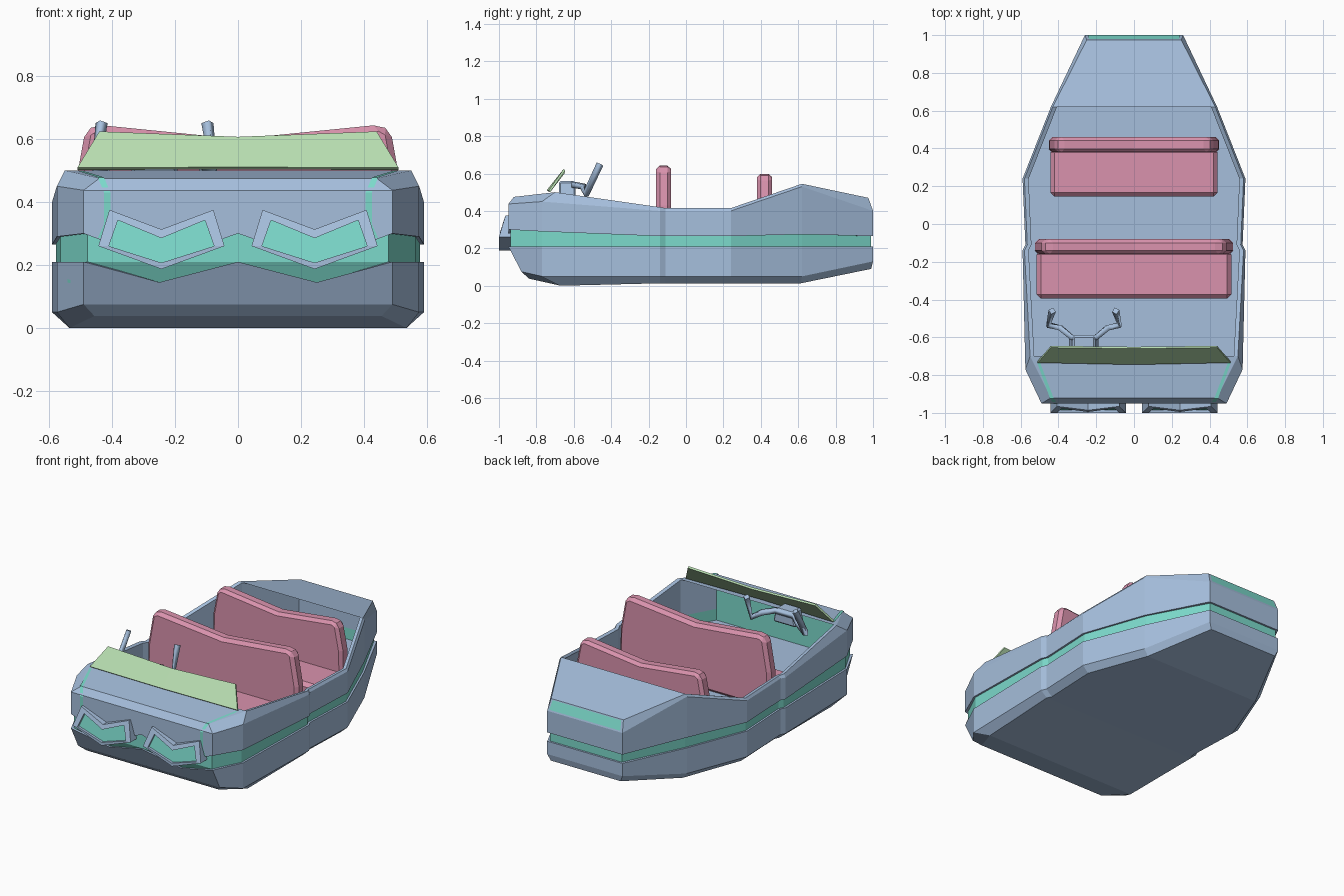
import bpy, bmesh
from mathutils import Vector

if "Cube" in bpy.data.objects:
    bpy.data.objects.remove(bpy.data.objects["Cube"])


def mat(name, col):
    m = bpy.data.materials.new(name)
    m.diffuse_color = (*col, 1)
    m.use_nodes = True
    m.node_tree.nodes["Principled BSDF"].inputs["Base Color"].default_value = m.diffuse_color
    return m


BLUE = mat("pale_blue", (0.38, 0.52, 0.72))
TEAL = mat("teal", (0.20, 0.70, 0.60))
PINK = mat("pink", (0.70, 0.29, 0.42))
GREEN = mat("light_green", (0.48, 0.73, 0.44))


def finish(name, bm, mats, rule=None):
    bmesh.ops.remove_doubles(bm, verts=bm.verts, dist=0.0002)
    bmesh.ops.recalc_face_normals(bm, faces=bm.faces)
    if rule:
        for f in bm.faces:
            f.material_index = int(rule(f.calc_center_median()))
    me = bpy.data.meshes.new(name)
    bm.to_mesh(me)
    bm.free()
    for m in mats:
        me.materials.append(m)
    ob = bpy.data.objects.new(name, me)
    bpy.context.collection.objects.link(ob)
    return ob


def bridge(bm, a, b):
    n = len(a)
    for i in range(n):
        bm.faces.new((a[i], a[(i + 1) % n], b[(i + 1) % n], b[i]))


def loft(levels):
    """Loft mirrored half outlines (first point on the centre line)."""
    bm = bmesh.new()
    rings = []
    for half in levels:
        full = half + [(-x, y, z) for x, y, z in reversed(half[1:])]
        rings.append([bm.verts.new(p) for p in full])
    for a, b in zip(rings, rings[1:]):
        bridge(bm, a, b)
    return bm, rings


def cap(bm, ring):
    """Close a mirrored ring with cross strips."""
    n = len(ring)
    bm.faces.new((ring[1], ring[0], ring[-1]))
    for i in range(1, n // 2):
        bm.faces.new((ring[i], ring[i + 1], ring[n - i - 1], ring[n - i]))


def level(xy, zs):
    return [(x, y, z) for (x, y), z in zip(xy, zs)]


def inset(half, d, dz=0):
    return [(x - d if x > 0.255 else x,
             y + d if y < -0.8 else y - d if y > 0.9 else y, z + dz)
            for x, y, z in half]


# plan outline, front centre to rear corner
SIDE = [(.575, -.77), (.59, -.14), (.575, -.11), (.59, .24), (.44, .62), (.26, 1.0)]


def front(y0, y1=None):
    return [(0, y0), (.25, y0 if y1 is None else y1), (.49, y0)]


# lower hull with wavy bumper edge
top = level(front(-.95, -.915) + SIDE, [.21, .145] + [.21] * 7)
mid = level(front(-.88) + SIDE, [.075] * 3 + [.05] * 5 + [.13])
low = [(x * .93, -.84 if y < -.8 else -.67 if y < -.7 else y * .99, z) for (x, y), z in
       zip(front(-.88) + SIDE, [.038] * 3 + [0] + [.013] * 4 + [.09])]
bm, r = loft([inset(top, .02), top, mid, low])
cap(bm, r[-1])
finish("lower_hull", bm, [BLUE])

# recessed stripe between the two shells
bm, r = loft([inset(level(front(-.903) + SIDE, [.12] * 9), .012),
              inset(level(front(-.95) + SIDE, [.21] * 9), .012),
              inset(level(front(-.95) + SIDE, [.32] * 9), .012)])
finish("side_stripe", bm, [TEAL])

# upper shell, hood, rear deck and cabin lining
bot = level(front(-.95) + SIDE, [.30, .21, .30, .29, .265, .265, .265, .275, .265])
sho = level(front(-.95) + SIDE, [.437] * 3 + [.45, .40, .40, .40, .53, .40])
rim = [(0, -.92, .475), (.25, -.92, .475), (.44, -.92, .475), (.55, -.70, .50),
       (.58, -.14, .42), (.565, -.11, .415), (.58, .24, .415), (.43, .62, .545), (.25, .975, .47)]
inn = inset(rim, .022, -.004)
inn[:3] = [(x, y, z - .012) for x, y, z in inn[:3]]
inn[-1] = (.24, .945, .455)
strip = [(x, y, .27) for x, y, z in inn]
floor = [(x, y, .2) for x, y, z in inn]
bm, r = loft([inset(bot, .02), bot, sho, rim, inn, strip, floor])
cap(bm, r[-1])
o = r[3]
bm.faces.new([o[i] for i in (-3, -2, -1, 0, 1, 2, 3)])      # hood top
bm.faces.new([o[i] for i in (7, 8, -8, -7)])                # rear deck


def lining_is_teal(c):
    in_strip = .22 < c.z < .25 and abs(c.x) < .57
    under_hood = -.91 < c.y < -.8 and .22 < c.z < .42 and abs(c.x) < .5
    return in_strip or under_hood


finish("upper_shell", bm, [BLUE, TEAL], lining_is_teal)


# thin teal grooves between hood and fenders, and the rear panel
bm = bmesh.new()
for s in (-1, 1):
    path = [(.43, .445, -.953, .285), (.405, .425, -.953, .33), (.405, .425, -.953, .43),
            (.425, .445, -.923, .478), (.497, .512, -.735, .5)]
    pts = [[bm.verts.new((s * x, y, z)) for x in (a, b)] for a, b, y, z in path]
    for p, q in zip(pts, pts[1:]):
        bm.faces.new((p[0], p[1], q[1], q[0]))
finish("hood_grooves", bm, [TEAL])
bm = bmesh.new()
bm.faces.new([bm.verts.new(p) for p in
              [(-.245, 1.0, .41), (.245, 1.0, .41), (.238, .979, .465), (-.238, .979, .465)]])
finish("rear_panel", bm, [TEAL])

# chevron headlights with recessed lens
OUT = [(-.165, .375), (0, .313), (.165, .375), (.2, .26), (0, .187), (-.2, .26)]
INN = [(-.138, .342), (0, .285), (.138, .342), (.167, .26), (0, .207), (-.167, .26)]


def slope(z):
    return -1 + max(0, z - .27) * .33


for s, side in ((-1, "left"), (1, "right")):
    bm = bmesh.new()
    rings = [[bm.verts.new((s * .243 + x, y(z), z)) for x, z in poly] for poly, y in
             ((OUT, lambda z: -.93), (OUT, slope), (INN, slope),
              (INN, lambda z: slope(z) + .015))]
    for a, b in zip(rings, rings[1:]):
        bridge(bm, a, b)
    lens = rings[-1]
    for idx in ((0, 1, 4, 5), (1, 2, 3, 4)):
        bm.faces.new([lens[i] for i in idx]).material_index = 1
    finish("headlight_" + side, bm, [BLUE, TEAL])


def prism(name, poly, y0, y1, material, bevel):
    """Extrude an xz polygon along y and chamfer it."""
    bm = bmesh.new()
    f = bm.faces.new([bm.verts.new((x, y0, z)) for x, z in poly])
    g = bmesh.ops.extrude_face_region(bm, geom=[f])
    bmesh.ops.translate(bm, vec=(0, y1 - y0, 0),
                        verts=[v for v in g["geom"] if isinstance(v, bmesh.types.BMVert)])
    ob = finish(name, bm, [material])
    m = ob.modifiers.new("bevel", "BEVEL")
    m.width, m.segments = bevel, 1
    return ob


# bench seats
for name, y, w, h in (("front", -.16, 1.0, .645), ("rear", .38, .86, .60)):
    half = [(.525, .2), (.52, .43), (.485, h - .02), (.45, h)]
    half = [(x * w, z) for x, z in half]
    poly = half + [(0, h - .045)] + [(-x, z) for x, z in reversed(half)]
    prism(name + "_seat_back", poly, y, y + .08, PINK, .02)
    c = .515 * w
    prism(name + "_seat_cushion", [(-c, .19), (c, .19), (c, .3), (-c, .3)],
          y - .235, y + .02, PINK, .022)

# windshield, dipped in the middle
bm = bmesh.new()
b = [bm.verts.new(p) for p in ((-.51, -.73, .505), (0, -.74, .507), (.51, -.73, .505))]
t = [bm.verts.new(p) for p in ((-.44, -.65, .62), (0, -.655, .603), (.44, -.65, .62))]
for i in (0, 1):
    bm.faces.new((b[i], b[i + 1], t[i + 1], t[i]))
ob = finish("windshield", bm, [GREEN])
m = ob.modifiers.new("thickness", "SOLIDIFY")
m.thickness, m.offset = .012, 0

# steering yoke and column
CX = -.265
half = [(.168, -.46, .65), (.188, -.535, .49), (.125, -.55, .53), (.065, -.6, .54)]
pts = [(CX - x, y, z) for x, y, z in half] + [(CX + x, y, z) for x, y, z in reversed(half)]
cu = bpy.data.curves.new("steering_yoke", "CURVE")
cu.dimensions = "3D"
cu.bevel_depth, cu.bevel_resolution, cu.use_fill_caps = .02, 0, True
sp = cu.splines.new("POLY")
sp.points.add(len(pts) - 1)
for p, co in zip(sp.points, pts):
    p.co = (*co, 1)
cu.materials.append(BLUE)
bpy.context.collection.objects.link(bpy.data.objects.new("steering_yoke", cu))
prism("steering_column", [(CX - .08, .47), (CX + .08, .47), (CX + .06, .56), (CX - .06, .56)],
      -.68, -.59, BLUE, .01)
